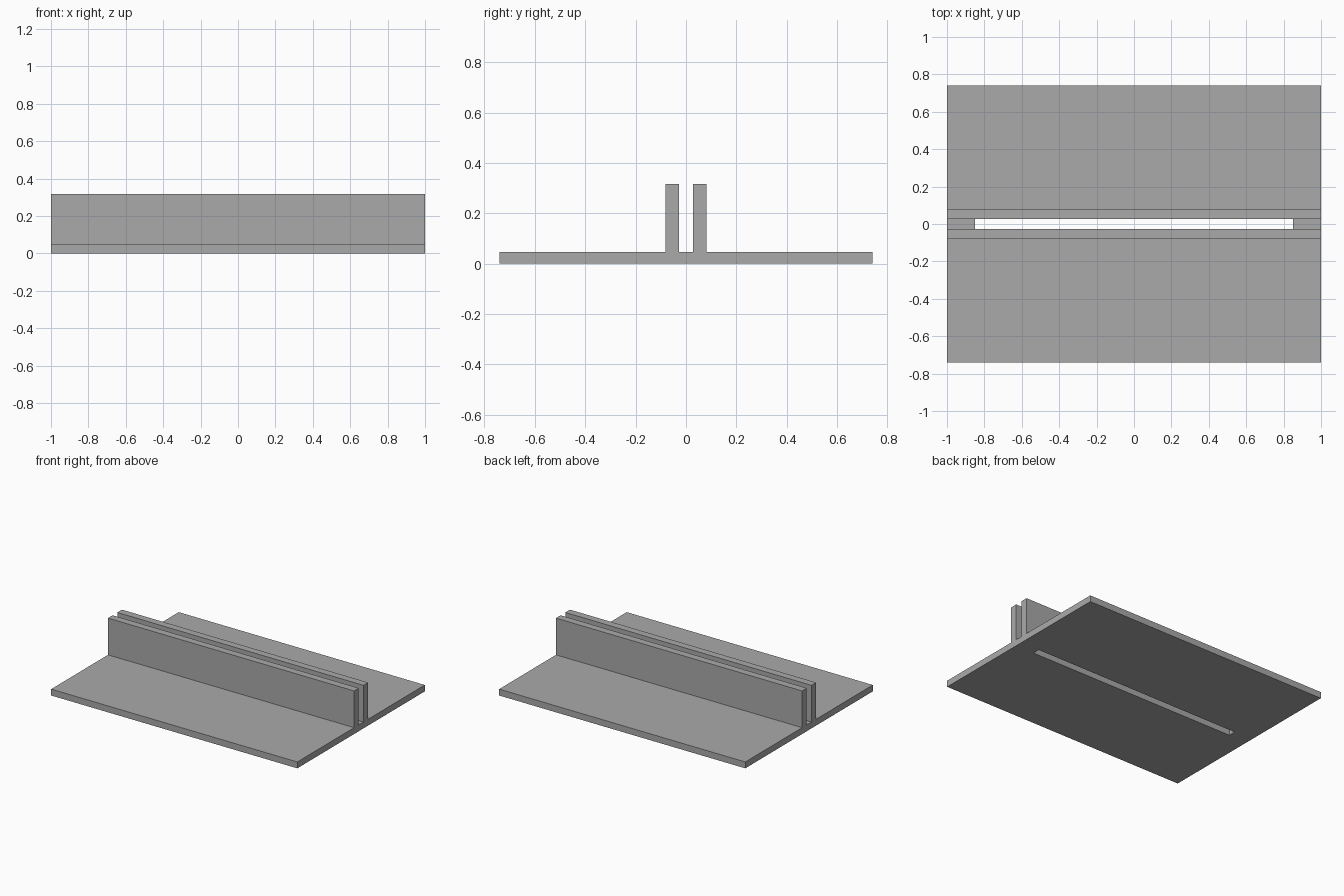
import bpy
import bmesh
from mathutils import Vector

LENGTH, HALF_DEPTH = 2.0, 0.74
PLATE_H, RAIL_H = 0.047, 0.317
GAP, RAIL = 0.027, 0.081      # inner and outer rail faces, from the centre
SLOT_HALF = 0.85

cube = bpy.data.objects.get("Cube")
if cube:
    bpy.data.objects.remove(cube, do_unlink=True)

# Plain grey for the whole part
grey = bpy.data.materials.new("plain_grey")
grey.use_nodes = True
colour = (0.40, 0.40, 0.40, 1)
grey.diffuse_color = colour
grey.node_tree.nodes["Principled BSDF"].inputs["Base Color"].default_value = colour


def extrude_profile(name, points, length):
    """Extrude a closed (y, z) profile along x, centred on x = 0."""
    bm = bmesh.new()
    face = bm.faces.new([bm.verts.new((-length / 2, y, z)) for y, z in points])
    out = bmesh.ops.extrude_face_region(bm, geom=[face])
    verts = [v for v in out["geom"] if isinstance(v, bmesh.types.BMVert)]
    bmesh.ops.translate(bm, vec=Vector((length, 0, 0)), verts=verts)
    bmesh.ops.recalc_face_normals(bm, faces=bm.faces)
    mesh = bpy.data.meshes.new(name)
    bm.to_mesh(mesh)
    bm.free()
    mesh.materials.append(grey)
    obj = bpy.data.objects.new(name, mesh)
    bpy.context.collection.objects.link(obj)
    return obj


# Base plate with two upright rails, from one mirrored cross-section
half = [(HALF_DEPTH, 0), (HALF_DEPTH, PLATE_H), (RAIL, PLATE_H),
        (RAIL, RAIL_H), (GAP, RAIL_H), (GAP, PLATE_H)]
profile = half + [(-y, z) for y, z in reversed(half)]
base = extrude_profile("railed_base_plate", profile, LENGTH)

# Long slot through the plate between the rails
slot = [(-GAP, -0.1), (GAP, -0.1), (GAP, 0.2), (-GAP, 0.2)]
cutter = extrude_profile("slot_cutter", slot, 2 * SLOT_HALF)
cutter.hide_render = True
cutter.hide_viewport = True
cutter.display_type = 'WIRE'

cut = base.modifiers.new("slot", 'BOOLEAN')
cut.operation = 'DIFFERENCE'
cut.solver = 'EXACT'
cut.object = cutter
